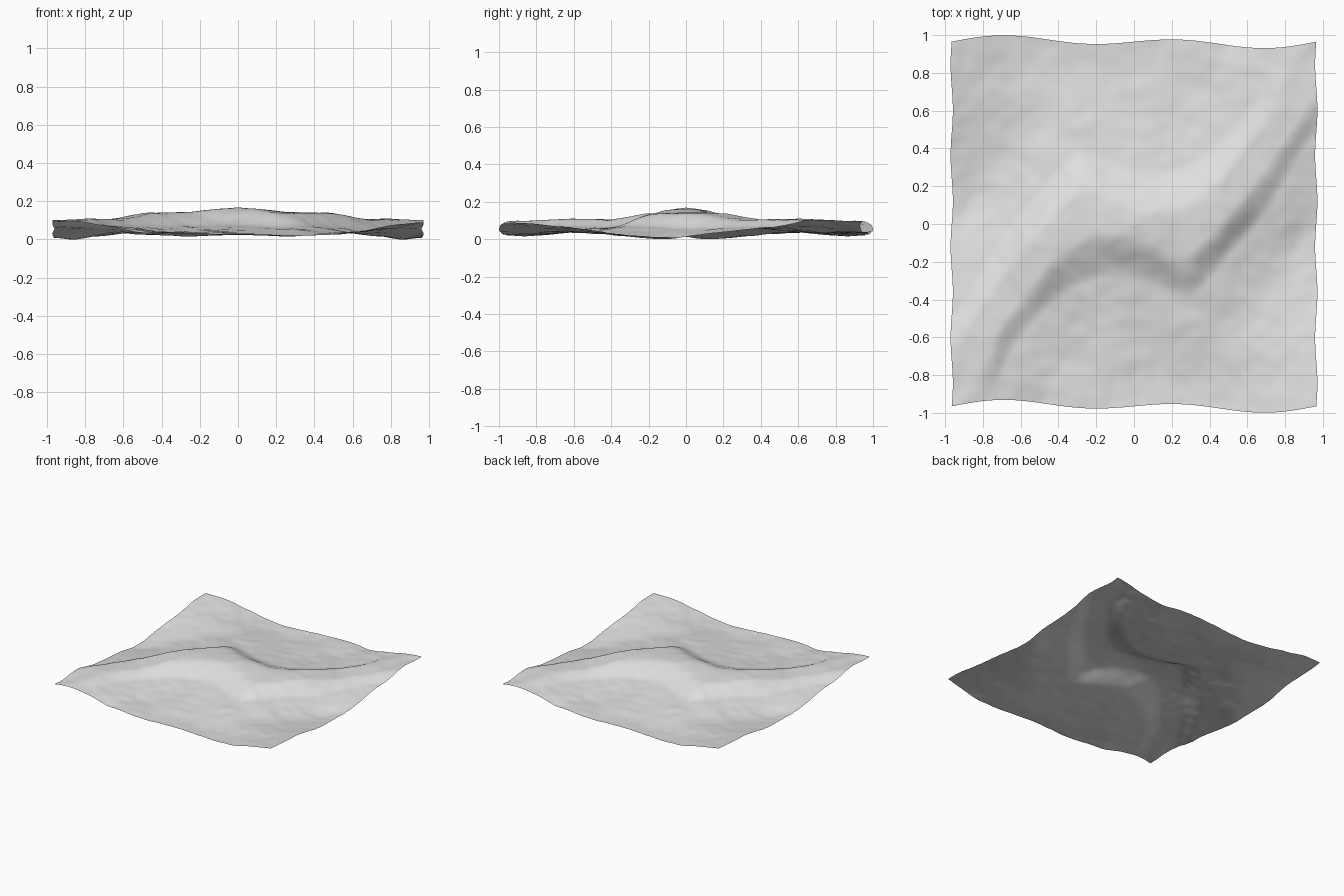
import bpy, bmesh, math
from mathutils import Vector, noise

cube = bpy.data.objects.get("Cube")
if cube:
    bpy.data.objects.remove(cube, do_unlink=True)

HALF = 0.965
CELLS = 120

# Line along the far flank of the ridge; the near flank is its half-turn copy
FLANK = [(-1.2, -1.0), (-1.0, -0.7), (-0.62, -0.16), (-0.42, 0.1), (-0.27, 0.28),
         (-0.15, 0.2), (0.0, 0.12), (0.2, 0.1), (0.4, 0.22), (0.65, 0.54),
         (0.8, 0.85), (1.2, 1.3)]
# Height of the ridge top by distance from the centre
CREST = [(0.0, 0.178), (0.1, 0.165), (0.25, 0.15), (0.48, 0.14), (0.75, 0.11), (1.5, 0.1)]


def interpolate(points, t):
    for (a, p), (b, q) in zip(points, points[1:]):
        if t <= b:
            return p + (q - p) * (t - a) / (b - a)
    return points[-1][1]


def smooth(t):
    t = min(max(t, 0.0), 1.0)
    return t * t * (3 - 2 * t)


def flank(x):
    return sum(interpolate(FLANK, x + k * 0.03) for k in range(-2, 3)) / 5


def bump(x, y, cx, cy, rx, ry):
    return math.exp(-((x - cx) / rx) ** 2 - ((y - cy) / ry) ** 2)


def roughness(x, y):
    total = 0.0
    for freq, amp in ((2.5, 0.006), (5.5, 0.005), (12, 0.0025)):
        total += amp * noise.noise(Vector((x * freq, y * freq, freq)))
    return total


def side(inside):
    # steep upper slope that runs out into a long gentle foot
    return 0.6 * smooth(0.7 + inside / 0.24) + 0.4 * smooth(1 + inside / 0.65)


def height(x, y):
    # valley floor that rises to the four corners
    corner = smooth((abs(x) - 0.45) / 0.55) * smooth((abs(y) - 0.2) / 0.8)
    floor = 0.042 + 0.058 * corner
    for s in (1, -1):
        floor -= 0.034 * bump(x, y, 0.84 * s, -0.1 * s, 0.22, 0.3)
        floor -= 0.016 * bump(x, y, 0.2 * s, -0.8 * s, 0.2, 0.2)
    # ridge with a slope on both flanks
    mask = side(flank(x) - y) * side(y + flank(-x))
    crest = interpolate(CREST, math.hypot(x, y))
    rough = roughness(x, y) + roughness(-x, -y)
    return floor + (crest - floor) * mask + rough


def place(x, y):
    # wavy outline, the same under a half turn
    u, v = x / HALF * math.pi, y / HALF * math.pi
    dx = 0.006 * math.sin(4 * v)
    dy = -0.0156 * math.sin(u) + 0.0222 * math.sin(2 * u)
    return Vector((x + dx, y + dy, height(x, y)))


# Terrain sheet
bm = bmesh.new()
bmesh.ops.create_grid(bm, x_segments=CELLS, y_segments=CELLS, size=HALF)
for v in bm.verts:
    v.co = place(v.co.x, v.co.y)
lowest = min(v.co.z for v in bm.verts)
for v in bm.verts:
    v.co.z -= lowest
for f in bm.faces:
    f.smooth = True
mesh = bpy.data.meshes.new("terrain")
bm.to_mesh(mesh)
bm.free()
terrain = bpy.data.objects.new("terrain", mesh)
bpy.context.collection.objects.link(terrain)

# Pale grey ground colour
grey = bpy.data.materials.new("pale_grey")
grey.use_nodes = True
colour = (0.75, 0.75, 0.75, 1.0)
grey.diffuse_color = colour
grey.node_tree.nodes["Principled BSDF"].inputs["Base Color"].default_value = colour
mesh.materials.append(grey)
